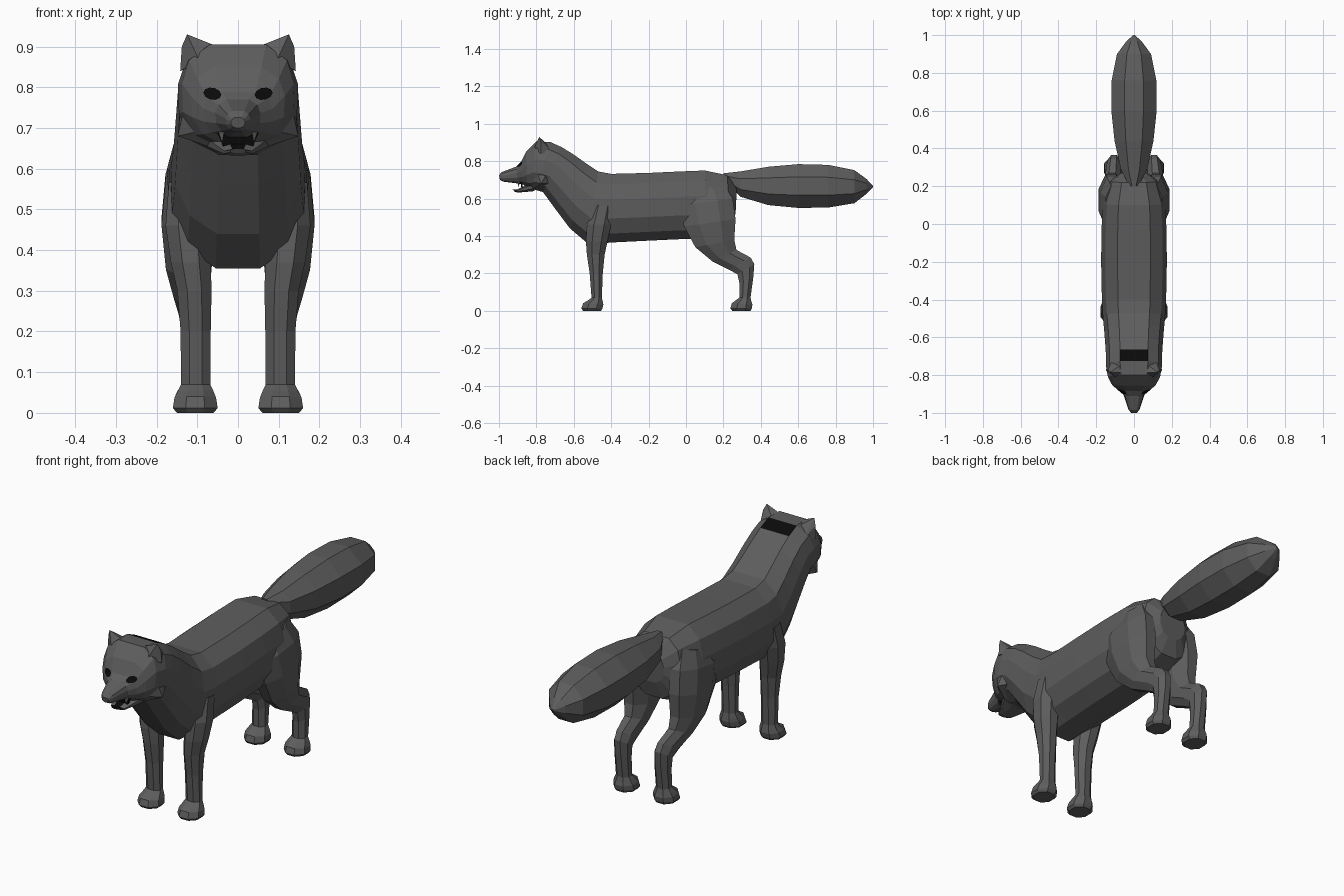
import bpy, bmesh, math
from mathutils import Vector
from mathutils.bvhtree import BVHTree


def material(name, v):
    m = bpy.data.materials.new(name)
    m.diffuse_color = (v, v, v, 1)
    return m


GREY = material("fur_grey", 0.11)
BLACK = material("deep_black", 0.003)

# Half cross-sections (sideways, along), mirrored to close the ring
OCT = [(0.42, 1), (1, 0.42), (1, -0.42), (0.42, -1)]
BODY = [(0.5, 1), (0.87, 0.7), (1, 0.25), (0.98, -0.3), (0.75, -0.74), (0.33, -1)]


def finish(name, bm, mats=(GREY, BLACK), rule=None):
    bmesh.ops.recalc_face_normals(bm, faces=bm.faces)
    bm.normal_update()
    if rule:
        for f in bm.faces:
            f.material_index = int(rule(f.calc_center_median(), f.normal))
    me = bpy.data.meshes.new(name)
    bm.to_mesh(me)
    bm.free()
    for m in mats:
        me.materials.append(m)
    ob = bpy.data.objects.new(name, me)
    bpy.context.collection.objects.link(ob)
    return ob


def loft(name, rings, half=OCT, side=1, rule=None):
    """Each ring: two opposite points (y, z, y, z), half width, x centre."""
    sec = half + [(-u, t) for u, t in reversed(half)]
    bm = bmesh.new()
    loops = []
    for r in rings:
        ya, za, yb, zb, hw = r[:5]
        xc = r[5] if len(r) > 5 else 0
        loops.append([bm.verts.new((side * (xc + hw * u),
                                    (ya + yb) / 2 + t * (ya - yb) / 2,
                                    (za + zb) / 2 + t * (za - zb) / 2))
                      for u, t in sec])
    n = len(sec)
    for a, b in zip(loops, loops[1:]):
        for i in range(n):
            j = (i + 1) % n
            bm.faces.new((a[i], a[j], b[j], b[i]))
    bm.faces.new(loops[0])
    bm.faces.new(loops[-1])
    return finish(name, bm, rule=rule)


def hull(name, pts, side=1, mat=GREY):
    bm = bmesh.new()
    vs = [bm.verts.new((side * x, y, z)) for x, y, z in pts]
    bmesh.ops.convex_hull(bm, input=vs)
    return finish(name, bm, (mat,))


# Torso, neck, skull and snout in one skin; dark patch behind the ears
body = loft("body_and_head", [
    (0.272, 0.66, 0.265, 0.52, 0.07),
    (0.22, 0.725, 0.24, 0.44, 0.13),
    (0.10, 0.75, 0.12, 0.385, 0.165),
    (-0.03, 0.745, -0.03, 0.383, 0.172),
    (-0.20, 0.737, -0.20, 0.375, 0.174),
    (-0.40, 0.732, -0.40, 0.365, 0.170),
    (-0.47, 0.745, -0.52, 0.355, 0.165),
    (-0.53, 0.785, -0.62, 0.44, 0.158),
    (-0.60, 0.835, -0.71, 0.56, 0.152),
    (-0.665, 0.875, -0.765, 0.635, 0.148),
    (-0.725, 0.902, -0.80, 0.645, 0.148),
    (-0.80, 0.905, -0.825, 0.65, 0.138),
    (-0.855, 0.85, -0.85, 0.66, 0.115),
    (-0.885, 0.79, -0.87, 0.675, 0.085),
    (-0.91, 0.77, -0.895, 0.68, 0.055),
    (-0.985, 0.742, -0.975, 0.69, 0.03),
    (-1.0, 0.725, -0.995, 0.70, 0.017),
], BODY, rule=lambda c, n: -0.71 < c.y < -0.67 and n.z > 0.6 and abs(c.x) < 0.05)

# Tail
loft("tail", [
    (0.20, 0.735, 0.21, 0.69, 0.025),
    (0.29, 0.745, 0.29, 0.61, 0.07),
    (0.44, 0.77, 0.44, 0.565, 0.103),
    (0.60, 0.784, 0.60, 0.55, 0.12),
    (0.76, 0.78, 0.76, 0.552, 0.118),
    (0.90, 0.752, 0.90, 0.575, 0.09),
    (0.965, 0.705, 0.965, 0.625, 0.042),
    (1.0, 0.668, 1.0, 0.66, 0.005),
])

# Lower jaw with dark inside, and dark throat of the mouth
loft("lower_jaw", [
    (-0.82, 0.69, -0.81, 0.64, 0.075),
    (-0.87, 0.665, -0.86, 0.635, 0.052),
    (-0.905, 0.648, -0.90, 0.632, 0.034),
    (-0.927, 0.65, -0.918, 0.638, 0.018),
], rule=lambda c, n: n.z > 0.5 and abs(c.x) < 0.02)
hull("mouth_inside", [(s * x, y, z) for s in (1, -1) for x, y, z in
                      [(0.05, -0.885, 0.687), (0.033, -0.878, 0.645),
                       (0.05, -0.877, 0.687), (0.033, -0.870, 0.645)]], mat=BLACK)

skin = BVHTree.FromPolygons([v.co for v in body.data.vertices],
                            [p.vertices for p in body.data.polygons])


def eye(name, side):
    """Thin almond plate laid onto the face."""
    def on_skin(x, z):
        hit = skin.ray_cast(Vector((x, -2, z)), Vector((0, 1, 0)))[0]
        return (x, (hit.y if hit else -0.86) - 0.005, z)
    bm = bmesh.new()
    mid = bm.verts.new(on_skin(side * 0.063, 0.784))
    rim = []
    for i in range(10):
        a = math.tau * i / 10
        x, z = 0.022 * math.cos(a), 0.015 * math.sin(a)
        rim.append(bm.verts.new(on_skin(side * (0.063 + x), 0.784 + z + 0.12 * x)))
    for i in range(10):
        bm.faces.new((mid, rim[i], rim[(i + 1) % 10]))
    ob = finish(name, bm, (BLACK,))
    # plate faces outward, towards the front
    if ob.data.polygons[0].normal.y > 0:
        ob.data.flip_normals()


for side, tag in ((1, "left"), (-1, "right")):
    eye("eye_" + tag, side)
    hull("ear_" + tag, [(0.055, -0.785, 0.902), (0.142, -0.775, 0.84),
                        (0.095, -0.815, 0.865), (0.115, -0.715, 0.85),
                        (0.07, -0.745, 0.893), (0.138, -0.775, 0.90),
                        (0.125, -0.785, 0.93)], side)
    hull("cheek_" + tag, [(0.148, -0.775, 0.68), (0.13, -0.80, 0.76),
                          (0.06, -0.872, 0.70), (0.06, -0.82, 0.65),
                          (0.12, -0.73, 0.68), (0.14, -0.73, 0.76)], side)
    hull("fang_" + tag, [(0.034, -0.90, 0.69), (0.048, -0.89, 0.69),
                         (0.04, -0.885, 0.69), (0.039, -0.897, 0.662)], side)
    loft("front_leg_" + tag, [
        (-0.50, 0.57, -0.385, 0.555, 0.048, 0.122),
        (-0.53, 0.46, -0.40, 0.46, 0.054, 0.124),
        (-0.535, 0.37, -0.42, 0.37, 0.049, 0.116),
        (-0.53, 0.30, -0.435, 0.30, 0.042, 0.107),
        (-0.515, 0.20, -0.445, 0.20, 0.037, 0.104),
        (-0.505, 0.07, -0.45, 0.07, 0.036, 0.104),
        (-0.525, 0.055, -0.445, 0.048, 0.044, 0.104),
        (-0.55, 0.04, -0.442, 0.033, 0.051, 0.105),
        (-0.56, 0.012, -0.447, 0.012, 0.055, 0.105),
        (-0.55, 0, -0.455, 0, 0.045, 0.105),
    ], side=side)
    loft("hind_leg_" + tag, [
        (0.0, 0.62, 0.20, 0.68, 0.05, 0.10),
        (-0.035, 0.56, 0.25, 0.60, 0.06, 0.118),
        (-0.01, 0.45, 0.265, 0.49, 0.066, 0.122),
        (0.05, 0.34, 0.258, 0.38, 0.056, 0.121),
        (0.14, 0.265, 0.27, 0.325, 0.043, 0.115),
        (0.23, 0.22, 0.345, 0.285, 0.037, 0.108),
        (0.275, 0.195, 0.365, 0.25, 0.035, 0.106),
        (0.285, 0.15, 0.36, 0.18, 0.034, 0.105),
        (0.285, 0.07, 0.345, 0.07, 0.034, 0.105),
        (0.265, 0.055, 0.35, 0.048, 0.044, 0.105),
        (0.245, 0.04, 0.355, 0.033, 0.051, 0.105),
        (0.237, 0.012, 0.352, 0.012, 0.054, 0.105),
        (0.247, 0, 0.345, 0, 0.045, 0.105),
    ], side=side)
